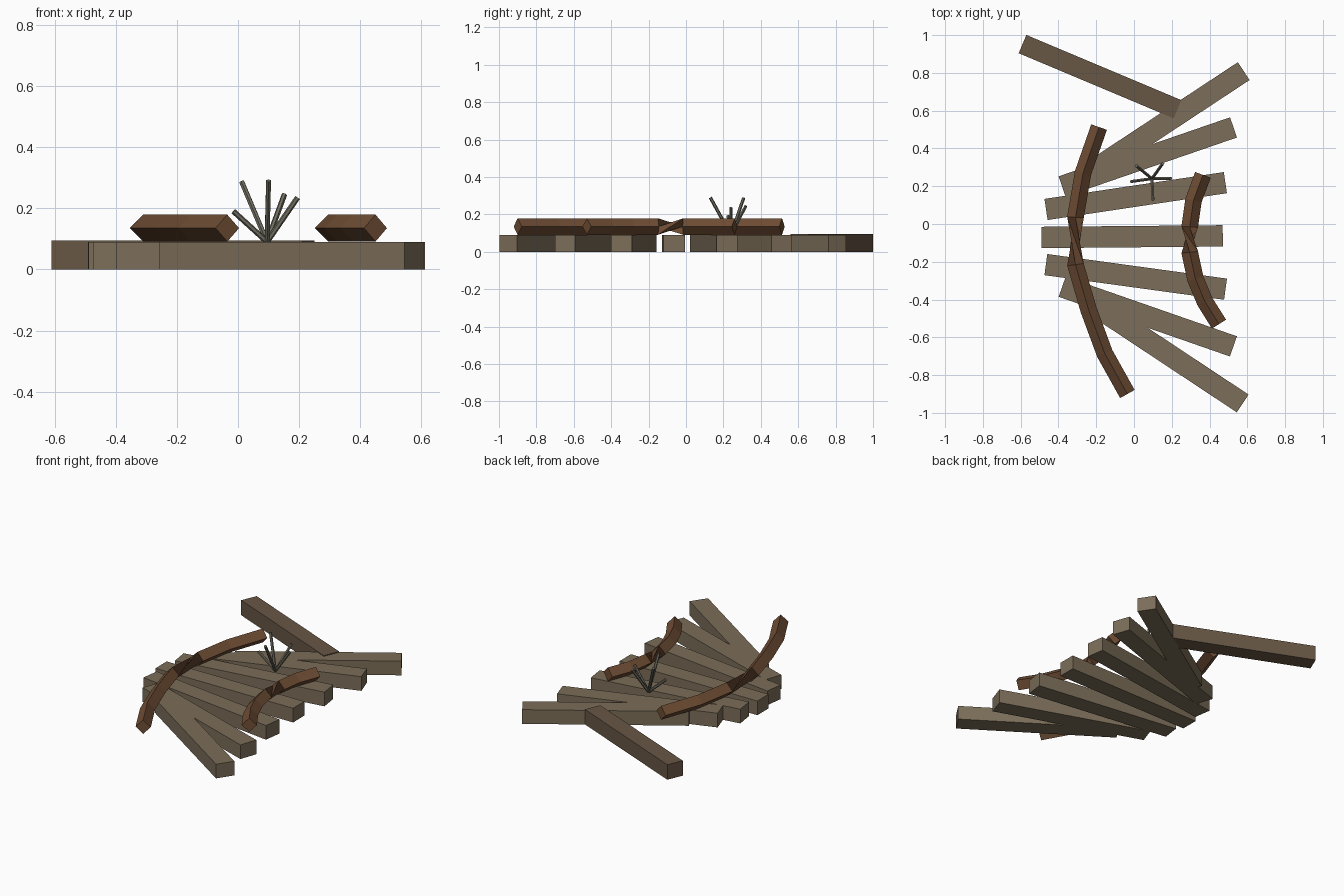
import bpy, bmesh
from math import radians, sin, cos, pi
from mathutils import Vector, Matrix

if "Cube" in bpy.data.objects:
    bpy.data.objects.remove(bpy.data.objects["Cube"])


def material(name, rgb):
    m = bpy.data.materials.new(name)
    m.diffuse_color = (*rgb, 1)
    m.use_nodes = True
    m.node_tree.nodes["Principled BSDF"].inputs["Base Color"].default_value = m.diffuse_color
    return m


wood = material("weathered_wood", (0.20, 0.155, 0.10))
dark_wood = material("dark_wood", (0.14, 0.095, 0.06))
rust = material("rusty_metal", (0.16, 0.075, 0.035))
dry = material("dry_stem", (0.16, 0.15, 0.115))


def finish(name, bm, mat):
    bmesh.ops.recalc_face_normals(bm, faces=bm.faces[:])
    me = bpy.data.meshes.new(name)
    bm.to_mesh(me)
    bm.free()
    me.materials.append(mat)
    ob = bpy.data.objects.new(name, me)
    bpy.context.collection.objects.link(ob)
    return ob


def sleeper(name, x, y, angle, length, width, height, mat):
    bm = bmesh.new()
    bmesh.ops.create_cube(bm, size=1, matrix=Matrix.Diagonal((length, width, height, 1)))
    ob = finish(name, bm, mat)
    ob.location = (x, y, height / 2)
    ob.rotation_euler.z = radians(angle)


def rail(name, pts, r=0.044, z=0.135, flip_at=3):
    # diamond section swept along the path, rolled half a turn in one segment
    bm = bmesh.new()
    pts = [Vector((x, y, z)) for x, y in pts]
    rings = []
    for i, p in enumerate(pts):
        t = (pts[min(i + 1, len(pts) - 1)] - pts[max(i - 1, 0)]).normalized()
        side = Vector((t.y, -t.x, 0))
        roll = pi if i >= flip_at else 0
        rings.append([bm.verts.new(p + r * (side * cos(a + roll) + Vector((0, 0, sin(a + roll)))))
                      for a in (0, pi / 2, pi, 3 * pi / 2)])
    for a, b in zip(rings, rings[1:]):
        for k in range(4):
            n = (k + 1) % 4
            bm.faces.new((a[k], a[n], b[n], b[k]))
    bm.faces.new(rings[0][::-1])
    bm.faces.new(rings[-1])
    finish(name, bm, rust)


def stem(name, base, tip, r=0.009):
    base, tip = Vector(base), Vector(tip)
    d = tip - base
    rot = d.to_track_quat('Z', 'Y').to_matrix().to_4x4()
    bm = bmesh.new()
    bmesh.ops.create_cone(bm, cap_ends=True, segments=6, radius1=r, radius2=r, depth=d.length,
                          matrix=Matrix.Translation((base + tip) / 2) @ rot)
    finish(name, bm, dry)


# fanned sleepers: centre x, centre y, angle
fan = [(0.175, -0.685, -33.5), (0.073, -0.49, -19.2), (0.009, -0.28, -7.8), (-0.01, -0.067, 0.5),
       (0.009, 0.148, 8.5), (0.073, 0.355, 19), (0.18, 0.545, 33.4)]
for i, (x, y, a) in enumerate(fan):
    sleeper(f"sleeper_{i + 1}", x, y, a, 0.96, 0.113, 0.09, wood)

# loose sleeper lying across the end
sleeper("loose_sleeper", -0.18, 0.78, -22.8, 0.89, 0.105, 0.095, dark_wood)

# bent rails
rail("outer_rail", [(-0.185, 0.513), (-0.27, 0.27), (-0.31, 0.035), (-0.31, -0.215),
                    (-0.24, -0.455), (-0.155, -0.685), (-0.035, -0.90)])
rail("inner_rail", [(0.365, 0.26), (0.315, 0.125), (0.295, -0.015), (0.295, -0.15),
                    (0.325, -0.29), (0.375, -0.41), (0.45, -0.53)])

# dry weed growing between the sleepers
tips = [(0.10, 0.13, 0.29), (0.195, 0.24, 0.235), (0.152, 0.32, 0.245), (0.012, 0.308, 0.287), (-0.015, 0.225, 0.19)]
for i, t in enumerate(tips):
    stem(f"weed_stem_{i + 1}", (0.095, 0.24, 0.09), t)
